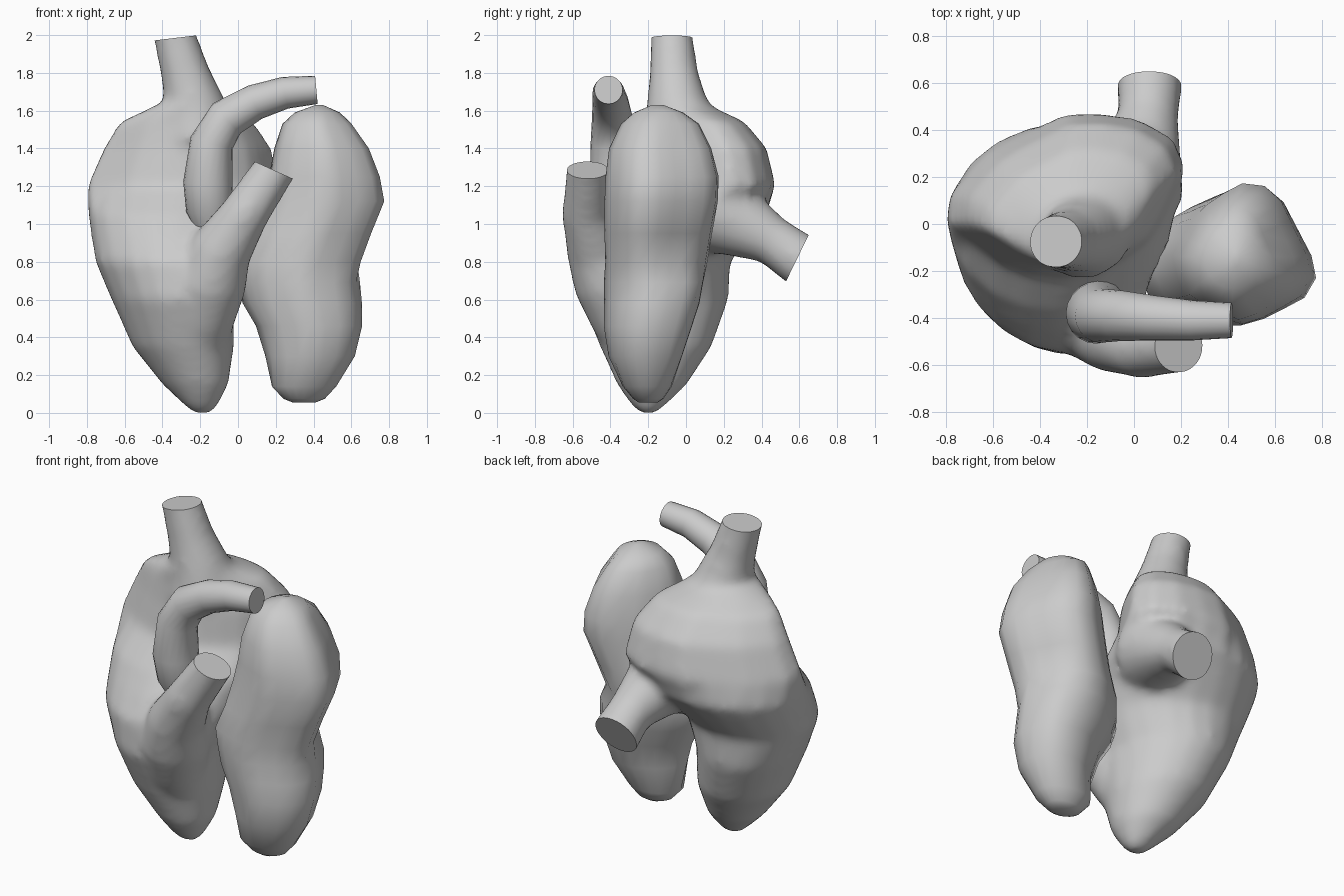
import bpy, bmesh, math
from mathutils import Vector

if "Cube" in bpy.data.objects:
    bpy.data.objects.remove(bpy.data.objects["Cube"])

SIDES = 20

# Unit cross-sections, used where a plain ellipse is too round
ATRIUM = [(-1, -.32), (-.96, .05), (-.62, .53), (.09, 1), (.84, .81), (1, .3),
          (.74, -.46), (.37, -.86), (-.13, -.97), (-.52, -.80)]
LOBE_TOP = [(1, -.22), (.45, .94), (-.05, 1), (-.63, .6), (-1, -.05),
            (-.78, -.65), (.07, -1), (.8, -.6)]
LOBE_LOW = [(1, -.1), (.75, .8), (.1, 1), (-.6, .62), (-1, 0),
            (-.72, -.6), (0, -1), (.72, -.7)]


def reach(poly, a):
    """Distance from the centre to a polygon outline in direction a."""
    if not poly:
        return 1.0
    d = Vector((math.cos(a), math.sin(a)))
    best = 0.0
    for p, q in zip(poly, poly[1:] + poly[:1]):
        p, e = Vector(p), Vector(q) - Vector(p)
        den = d.cross(e)
        if abs(den) > 1e-9:
            r, k = p.cross(e) / den, p.cross(d) / den
            if r > 0 and -1e-6 <= k <= 1 + 1e-6:
                best = max(best, r)
    return best


def loft(bm, rings):
    """Skin a list of point rings and cap both ends."""
    loops = [[bm.verts.new(p) for p in ring] for ring in rings]
    n = len(loops[0])
    for a, b in zip(loops, loops[1:]):
        for i in range(n):
            j = (i + 1) % n
            bm.faces.new((a[i], a[j], b[j], b[i]))
    bm.faces.new(loops[0][::-1])
    bm.faces.new(loops[-1])


def slices(bm, rows):
    """Horizontal sections: z, cx, cy, rx, ry, turn in degrees, outline."""
    rings = []
    for z, cx, cy, rx, ry, turn, poly in rows:
        t = math.radians(turn)
        c, s = math.cos(t), math.sin(t)
        ring = []
        for i in range(SIDES):
            a = 2 * math.pi * i / SIDES - t     # keeps the skin untwisted
            r = reach(poly, a)
            x, y = r * rx * math.cos(a), r * ry * math.sin(a)
            ring.append((cx + x * c - y * s, cy + x * s + y * c, z))
        rings.append(ring)
    loft(bm, rings)


def tube(bm, path, extend=0.0):
    """Round vessel along x, y, z, radius points; optionally run past its end."""
    pts = [Vector(p[:3]) for p in path]
    rad = [p[3] for p in path]
    if extend:
        pts.append(pts[-1] + (pts[-1] - pts[-2]).normalized() * extend)
        rad.append(rad[-1])
    d = (pts[-1] - pts[0]).normalized()
    ref = Vector((1, 0, 0)) if abs(d.y) > 0.6 else Vector((0, 1, 0))
    rings = []
    for i, p in enumerate(pts):
        t = (pts[min(i + 1, len(pts) - 1)] - pts[max(i - 1, 0)]).normalized()
        u = t.cross(ref).normalized()
        v = t.cross(u)
        rings.append([p + rad[i] * (u * math.cos(a) + v * math.sin(a))
                      for a in (2 * math.pi * k / SIDES for k in range(SIDES))])
    loft(bm, rings)


def finish(bm, name):
    bmesh.ops.recalc_face_normals(bm, faces=bm.faces)
    me = bpy.data.meshes.new(name)
    bm.to_mesh(me)
    bm.free()
    ob = bpy.data.objects.new(name, me)
    bpy.context.collection.objects.link(ob)
    return ob


def select(ob):
    bpy.ops.object.select_all(action='DESELECT')
    ob.select_set(True)
    bpy.context.view_layer.objects.active = ob


def shade(ob, angle=45):
    select(ob)
    bpy.ops.object.shade_smooth_by_angle(angle=math.radians(angle))


# Left chamber: ventricle tip up to the broad atrium
bm = bmesh.new()
slices(bm, [
    (0.00, -0.19, -0.20, 0.05, 0.05, 0, None),
    (0.04, -0.195, -0.20, 0.09, 0.09, 0, None),
    (0.15, -0.225, -0.18, 0.19, 0.17, -60, None),
    (0.35, -0.29, -0.16, 0.30, 0.265, -70, None),
    (0.60, -0.345, -0.165, 0.40, 0.315, -70, None),
    (0.80, -0.345, -0.155, 0.43, 0.37, -35, None),
    (0.93, -0.335, -0.06, 0.445, 0.395, -15, None),
    (1.05, -0.31, 0.03, 0.485, 0.40, 5, None),
    (1.20, -0.287, 0.12, 0.515, 0.375, 0, ATRIUM),
    (1.40, -0.265, 0.11, 0.45, 0.335, 0, ATRIUM),
    (1.54, -0.27, 0.06, 0.36, 0.265, 0, ATRIUM),
    (1.63, -0.25, -0.045, 0.19, 0.165, 0, None)])

# Three stub vessels growing from the chamber
stubs = [
    ([(-0.22, -0.02, 1.48, 0.22), (-0.235, -0.05, 1.65, 0.16),
      (-0.28, -0.065, 1.80, 0.13), (-0.333, -0.075, 1.985, 0.113)], (-0.12, 0, 1)),
    ([(-0.20, -0.24, 0.28, 0.12), (-0.19, -0.33, 0.50, 0.175),
      (-0.15, -0.40, 0.70, 0.20), (-0.09, -0.47, 0.86, 0.165),
      (0.04, -0.53, 1.06, 0.128), (0.19, -0.52, 1.285, 0.114)], (0.41, 0, 0.91)),
    ([(-0.02, 0.16, 1.07, 0.24), (0.03, 0.32, 0.985, 0.175),
      (0.06, 0.46, 0.91, 0.13), (0.065, 0.59, 0.82, 0.14)], (0, 0.9, -0.44))]
for path, _ in stubs:
    tube(bm, path, 0.08)
chamber = finish(bm, "left_chamber")

# Blend the shells into one skin
m = chamber.modifiers.new("blend", 'REMESH')
m.mode = 'VOXEL'
m.voxel_size = 0.025
m = chamber.modifiers.new("soften", 'SMOOTH')
m.factor = 0.5
m.iterations = 12

# Trim the vessel ends flat
cutters = []
for path, normal in stubs:
    n = Vector(normal).normalized()
    bm = bmesh.new()
    bmesh.ops.create_cube(bm, size=0.4)
    cut = finish(bm, "end_cutter")
    cut.location = Vector(path[-1][:3]) + n * 0.2
    cut.rotation_mode = 'QUATERNION'
    cut.rotation_quaternion = n.to_track_quat('Z', 'Y')
    cut.hide_render = True
    m = chamber.modifiers.new("trim", 'BOOLEAN')
    m.operation = 'DIFFERENCE'
    m.solver = 'EXACT'
    m.object = cut
    cutters.append(cut)
bpy.context.view_layer.update()
select(chamber)
bpy.ops.object.convert(target='MESH')
for cut in cutters:
    bpy.data.objects.remove(cut)
shade(chamber)

# Right chamber: tall separate lobe with a waist
bm = bmesh.new()
slices(bm, [
    (0.055, 0.35, -0.20, 0.06, 0.05, 0, None),
    (0.075, 0.35, -0.20, 0.11, 0.08, 0, None),
    (0.14, 0.35, -0.205, 0.17, 0.13, 0, None),
    (0.30, 0.385, -0.21, 0.24, 0.20, 0, LOBE_LOW),
    (0.46, 0.38, -0.195, 0.285, 0.24, 0, LOBE_LOW),
    (0.58, 0.345, -0.175, 0.32, 0.26, 0, LOBE_LOW),
    (0.69, 0.325, -0.165, 0.33, 0.27, 0, LOBE_LOW),
    (0.80, 0.335, -0.16, 0.33, 0.275, 0, LOBE_TOP),
    (0.95, 0.395, -0.15, 0.325, 0.29, 0, LOBE_TOP),
    (1.12, 0.455, -0.135, 0.335, 0.305, 0, LOBE_TOP),
    (1.25, 0.46, -0.13, 0.305, 0.305, 0, LOBE_TOP),
    (1.40, 0.445, -0.14, 0.26, 0.275, 0, LOBE_TOP),
    (1.53, 0.42, -0.14, 0.19, 0.21, 0, LOBE_TOP),
    (1.59, 0.42, -0.145, 0.12, 0.13, 0, None),
    (1.63, 0.43, -0.15, 0.02, 0.03, 0, None)])
shade(finish(bm, "right_chamber"), 80)

# Arched vessel curling over the front
bm = bmesh.new()
tube(bm, [(-0.13, -0.33, 0.96, 0.09), (-0.15, -0.36, 1.08, 0.125),
          (-0.16, -0.38, 1.22, 0.13), (-0.14, -0.39, 1.43, 0.115),
          (-0.06, -0.39, 1.56, 0.108), (0.09, -0.40, 1.645, 0.095),
          (0.25, -0.41, 1.695, 0.085), (0.415, -0.41, 1.71, 0.075)])
shade(finish(bm, "arched_vessel"), 50)
